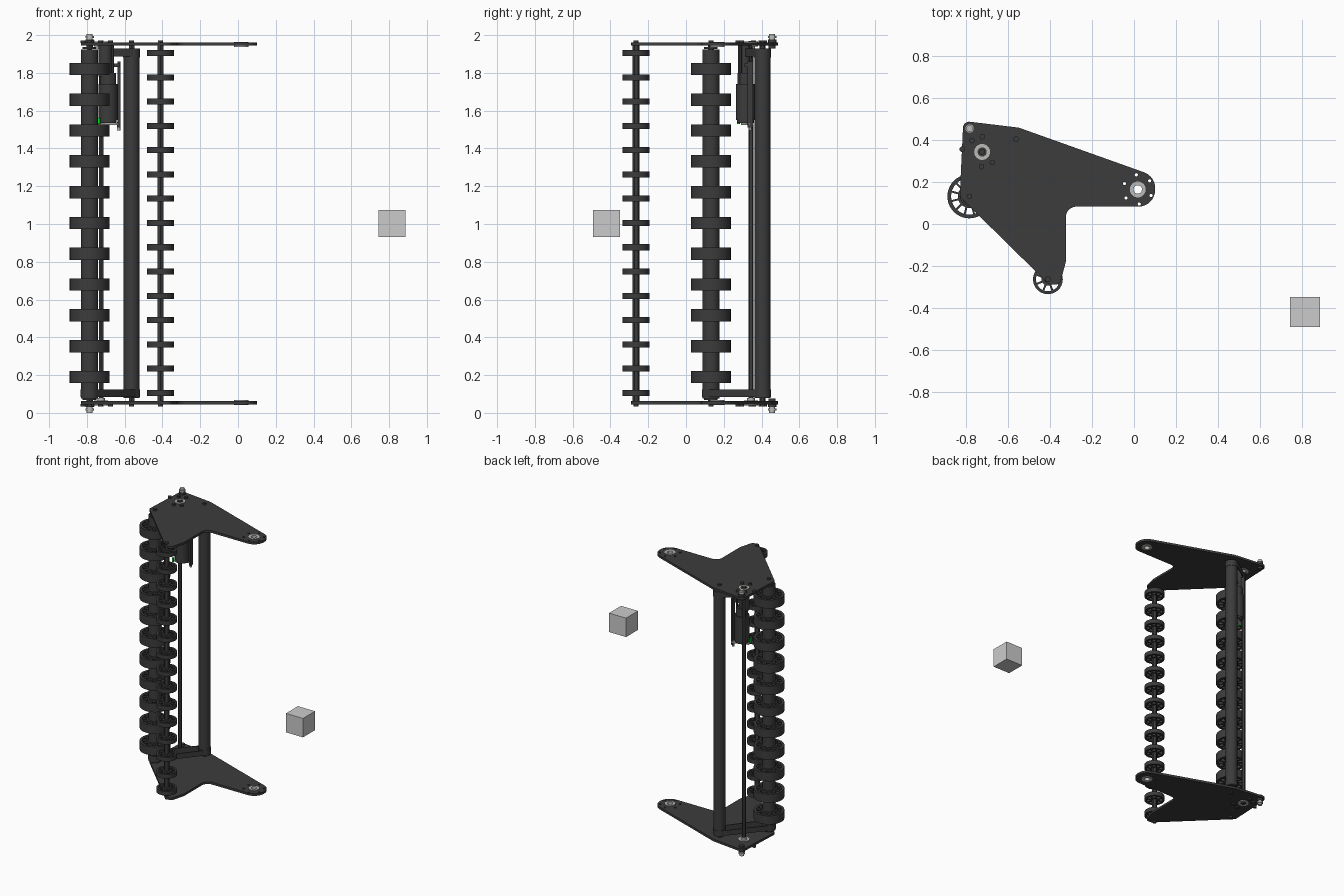
import bpy, math
from math import sin, cos, pi
from mathutils import Vector

if "Cube" in bpy.data.objects:
    bpy.data.objects.remove(bpy.data.objects["Cube"])


def material(name, v):
    m = bpy.data.materials.new(name)
    m.diffuse_color = (*v, 1)
    m.use_nodes = True
    m.node_tree.nodes["Principled BSDF"].inputs["Base Color"].default_value = m.diffuse_color
    return m


DARK = material("dark", (0.045, 0.045, 0.045))
STEEL = material("steel", (0.5, 0.5, 0.48))
GREEN = material("green", (0.0, 0.8, 0.02))

ROLLER = (-0.786, 0.132)
SMALL = (-0.411, -0.264)
TUBE = (-0.563, 0.405)
ROD = (-0.725, 0.344)
PIVOT = (0.018, 0.165)
CORNER = (-0.785, 0.456)
MOTOR = (-0.688, 0.315)


def circle(r, c=(0, 0), n=32, a0=0.0):
    return [(c[0] + r * cos(a0 + 2 * pi * i / n), c[1] + r * sin(a0 + 2 * pi * i / n)) for i in range(n)]


def extrude(name, loops, z0, z1, mat=DARK):
    """Filled outline (further loops are holes) extruded from z0 to z1."""
    cu = bpy.data.curves.new(name, 'CURVE')
    cu.dimensions = '2D'
    cu.fill_mode = 'BOTH'
    cu.extrude = (z1 - z0) / 2
    for pts in loops:
        s = cu.splines.new('POLY')
        s.points.add(len(pts) - 1)
        for p, (x, y) in zip(s.points, pts):
            p.co = (x, y, 0, 1)
        s.use_cyclic_u = True
    tmp = bpy.data.objects.new(name + "_tmp", cu)
    bpy.context.collection.objects.link(tmp)
    dg = bpy.context.evaluated_depsgraph_get()
    me = bpy.data.meshes.new_from_object(tmp.evaluated_get(dg))
    bpy.data.objects.remove(tmp)
    me.materials.clear()
    if mat:
        me.materials.append(mat)
    ob = bpy.data.objects.new(name, me)
    ob.location.z = (z0 + z1) / 2
    bpy.context.collection.objects.link(ob)
    return ob


def copy_at(ob, z):
    c = ob.copy()
    c.location.z = z
    bpy.context.collection.objects.link(c)


def cyl(name, c, r, z0, z1, mat=DARK, n=32):
    bpy.ops.mesh.primitive_cylinder_add(vertices=n, radius=r, depth=z1 - z0, location=(*c, (z0 + z1) / 2))
    ob = bpy.context.object
    ob.name = name
    bpy.ops.object.shade_smooth_by_angle()
    if mat:
        ob.data.materials.append(mat)
    return ob


def box(name, c, size, mat=DARK, rot=0):
    bpy.ops.mesh.primitive_cube_add(size=1, location=c, rotation=(0, 0, rot))
    ob = bpy.context.object
    ob.name = name
    ob.scale = size
    if mat:
        ob.data.materials.append(mat)


def rounded(corners, n=8):
    """Polygon of (x, y, radius) corners with filleted corners."""
    out = []
    for i, (x, y, r) in enumerate(corners):
        p = Vector((x, y))
        u = (Vector(corners[i - 1][:2]) - p).normalized()
        v = (Vector(corners[(i + 1) % len(corners)][:2]) - p).normalized()
        th = u.angle(v)
        c = p + (u + v).normalized() * r / sin(th / 2)
        t = r / math.tan(th / 2)
        a, b = p + u * t - c, p + v * t - c
        a0 = math.atan2(a.y, a.x)
        d = (math.atan2(b.y, b.x) - a0 + pi) % (2 * pi) - pi
        out += [(c.x + r * cos(a0 + d * k / n), c.y + r * sin(a0 + d * k / n)) for k in range(n + 1)]
    return out


def wheel(name, c, r, rim, hub, bore, n, gap, z0, z1):
    """Spoked wheel: rim, windows between spokes, bore."""
    loops = [circle(r, c, 40), circle(bore, c, 20)]
    for k in range(n):
        a, w = 2 * pi * k / n, pi / n
        wi, wo = w - gap / hub, w - gap / rim
        arc = [(rim, a + wo * t) for t in (-1, -.33, .33, 1)] + [(hub, a + wi), (hub, a - wi)]
        loops.append([(c[0] + q * cos(b), c[1] + q * sin(b)) for q, b in arc])
    return extrude(name, loops, z0, z1)


def belt(name, a, b, ra, rb, z0, z1, th=0.006):
    """Closed belt around two pulleys."""
    d = Vector(b) - Vector(a)
    h = math.atan2(d.y, d.x)
    o = math.acos((ra - rb) / d.length)

    def loop(e):
        pts = []
        for c, r, s, t in ((a, ra, h + o, h + 2 * pi - o), (b, rb, h - o, h + o)):
            pts += [(c[0] + (r + e) * cos(s + (t - s) * k / 16), c[1] + (r + e) * sin(s + (t - s) * k / 16))
                    for k in range(17)]
        return pts
    extrude(name, [loop(th), loop(0)], z0, z1)


# side plates (bottom and top)
outline = rounded([(-.815, .492, .03), (-.55, .46, .05), (.101, .228, .08), (.101, .083, .08),
                   (-.325, .083, .05), (-.325, -.18, .08), (-.355, -.29, .03), (-.405, -.29, .03),
                   (-.832, .13, .03)])
holes = [circle(.036, PIVOT)]
holes += [circle(.008, h, 12) for h in circle(.07, PIVOT, 6, pi / 2 + .1)]
plate = extrude("side_plate", [outline] + holes, 0.045, 0.062)
copy_at(plate, 1.9525)


def both(f, z0, z1):
    """Run f at the bottom and mirrored at the top."""
    f(z0, z1)
    f(2.006 - z1, 2.006 - z0)


# pivot bearings, rod bearings
both(lambda a, b: extrude("pivot_bearing", [circle(.038, PIVOT), circle(.02, PIVOT)], a, b, STEEL), .042, .068)
both(lambda a, b: extrude("rod_bearing", [circle(.038, ROD), circle(.022, ROD)], a, b, STEEL), .04, .065)
# bolts through plates
for c in (ROLLER, SMALL, TUBE, (-.774, .398), (-.724, .417), (-.82, .357), (-.728, .274), (-.676, .294)):
    both(lambda a, b: cyl("bolt_head", c, .013, a, b, n=16), .034, .047)
# corner stand-offs
for r, z0, z1, m in ((.022, .012, .022, STEEL), (.016, .0, .04, STEEL), (.022, .03, .045, DARK), (.018, .062, .076, DARK)):
    both(lambda a, b: cyl("corner_standoff", CORNER, r, a, b, m, 20), z0, z1)
for c in (ROLLER, TUBE, SMALL):
    both(lambda a, b: cyl("shaft_spacer", c, .016, a, b, n=6), .06, .09)

# large wheel roller
cyl("roller_tube", ROLLER, .045, .075, 1.925)
both(lambda a, b: cyl("roller_end_cap", ROLLER, .036, a, b), .068, .08)
w = wheel("large_wheel", ROLLER, .105, .087, .056, .044, 12, .0045, .158, .223)
for i in range(1, 11):
    copy_at(w, .1905 + .163 * i)

# small wheel roller
cyl("small_roller_shaft", SMALL, .019, .06, 1.945, n=6)
w = wheel("small_wheel", SMALL, .071, .057, .031, .017, 8, .0045, .09, .122)
for i in range(1, 15):
    copy_at(w, .106 + .1285 * i)

# idle tube, hex rod
cyl("drive_tube", TUBE, .042, .08, 1.925)
both(lambda a, b: cyl("tube_collar", TUBE, .045, a, b), .085, .125)
cyl("cross_rod", ROD, .014, .035, 1.97, n=6)
both(lambda a, b: cyl("rod_collar", ROD, .02, a, b, STEEL, 20), .062, .08)

# belts and pulleys
cyl("roller_pulley", ROLLER, .043, .078, .128)
belt("lower_belt", ROLLER, TUBE, .042, .037, .085, .124)
belt("upper_belt", (-.705, .33), TUBE, .022, .038, 1.888, 1.928)
cyl("motor_pulley", (-.705, .33), .021, 1.88, 1.945)

# motor, gearbox and bracket
cyl("motor_body", MOTOR, .05, 1.55, 1.74)
cyl("motor_base", MOTOR, .046, 1.535, 1.55)
cyl("motor_neck", MOTOR, .042, 1.74, 1.80)
cyl("gearbox", (-.703, .31), .036, 1.78, 1.945)
for k in range(4):
    p = (MOTOR[0] + .036 * cos(pi / 4 + k * pi / 2), MOTOR[1] + .036 * sin(pi / 4 + k * pi / 2))
    cyl("gearbox_post", p, .007, 1.74, 1.945, n=12)
cyl("status_light", (-.737, .277), .008, 1.53, 1.56, GREEN, 12)
box("bracket_strut", (-.63, .34, 1.685), (.014, .03, .35))
box("bracket_mount", (-.655, .325, 1.84), (.06, .03, .02))
box("bracket_base", (-.685, .325, 1.53), (.125, .026, .01), STEEL, .35)
cyl("bracket_pin", (-.632, .34), .009, 1.495, 1.54, STEEL, 12)

# separate reference cube
box("reference_cube", (.816, -.42, 1.003), (.143, .143, .143), None)
